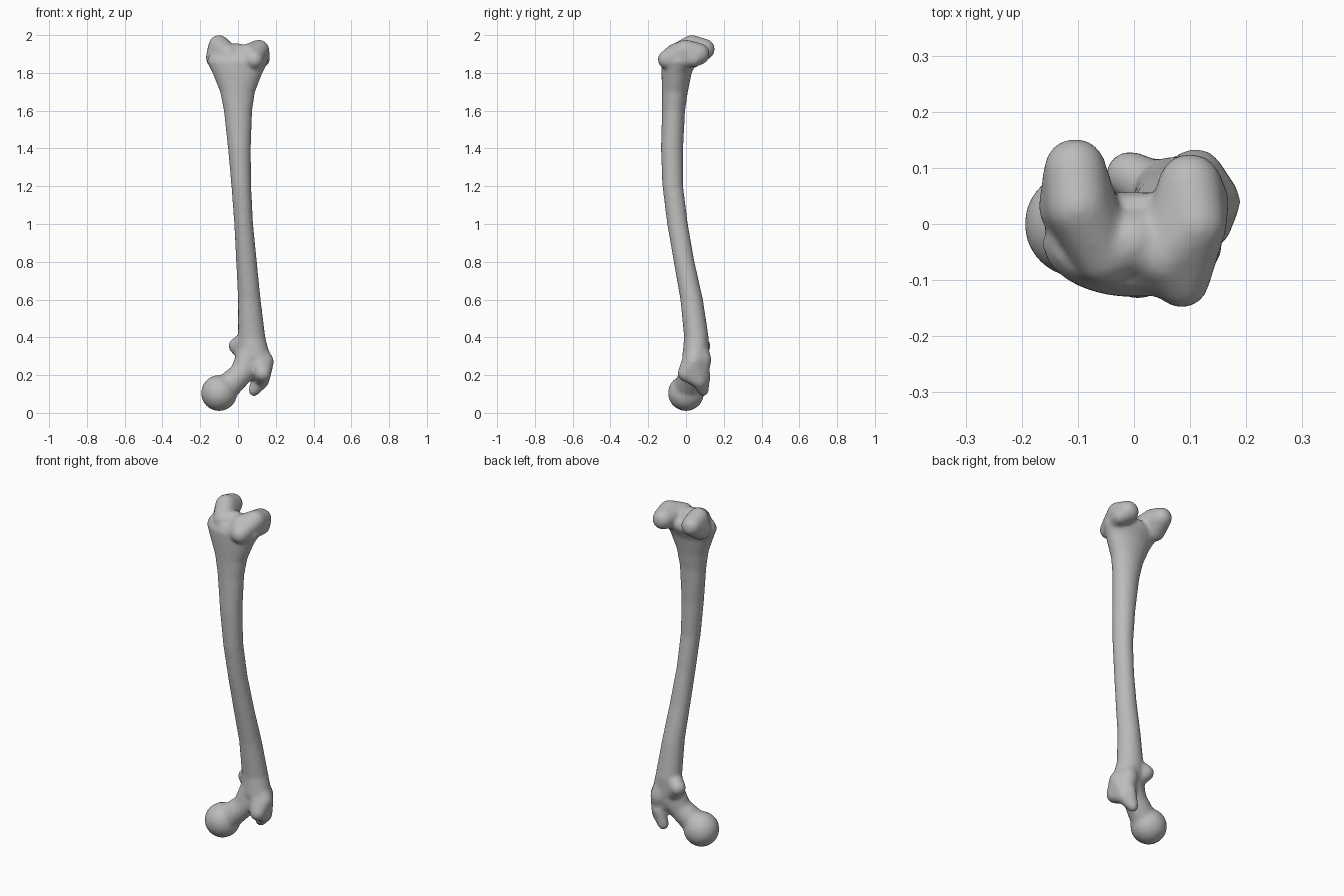
import bpy, bmesh, math
from mathutils import Matrix, Vector

cube = bpy.data.objects.get("Cube")
if cube:
    bpy.data.objects.remove(cube, do_unlink=True)

bone_grey = bpy.data.materials.new("bone_grey")
bone_grey.use_nodes = True
colour = (0.5, 0.5, 0.5, 1)
bone_grey.diffuse_color = colour
bone_grey.node_tree.nodes["Principled BSDF"].inputs["Base Color"].default_value = colour

bone = bmesh.new()


def merge(part):
    """Add a finished part to the bone."""
    bmesh.ops.recalc_face_normals(part, faces=part.faces)
    mesh = bpy.data.meshes.new("part")
    part.to_mesh(mesh)
    part.free()
    bone.from_mesh(mesh)
    bpy.data.meshes.remove(mesh)


def loft(rows, sides=32):
    """Skin oval rings given as height, x range and y range."""
    part = bmesh.new()
    rings = []
    for z, x0, x1, y0, y1 in rows:
        ring = []
        for i in range(sides):
            a = math.tau * i / sides
            x = (x0 + x1) / 2 + (x1 - x0) / 2 * math.cos(a)
            y = (y0 + y1) / 2 + (y1 - y0) / 2 * math.sin(a)
            ring.append(part.verts.new((x, y, z)))
        rings.append(ring)
    for low, high in zip(rings, rings[1:]):
        for i in range(sides):
            j = (i + 1) % sides
            part.faces.new((low[i], low[j], high[j], high[i]))
    part.faces.new(rings[0])
    part.faces.new(rings[-1])
    merge(part)


def knob(*balls):
    """Wrap a tight skin around balls given as x, y, z, radius."""
    part = bmesh.new()
    for x, y, z, r in balls:
        bmesh.ops.create_icosphere(part, subdivisions=3, radius=r,
                                   matrix=Matrix.Translation(Vector((x, y, z))))
    if len(balls) > 1:
        hull = bmesh.ops.convex_hull(part, input=part.verts)
        spare = {v for v in hull["geom_interior"] + hull["geom_unused"]
                 if isinstance(v, bmesh.types.BMVert)}
        bmesh.ops.delete(part, geom=list(spare), context="VERTS")
    merge(part)


# Shaft
loft([
    (0.22, 0.03, 0.16, 0.0, 0.11),
    (0.3, 0.0, 0.17, -0.02, 0.12),
    (0.4, 0.0, 0.145, -0.01, 0.12),
    (0.6, 0.0, 0.12, -0.03, 0.09),
    (0.8, -0.01, 0.1, -0.065, 0.045),
    (1.0, -0.02, 0.08, -0.1, 0.01),
    (1.2, -0.035, 0.07, -0.125, -0.015),
    (1.4, -0.053, 0.068, -0.133, -0.015),
    (1.6, -0.075, 0.075, -0.127, -0.005),
    (1.7, -0.095, 0.09, -0.127, 0.01),
    (1.8, -0.135, 0.13, -0.13, 0.03),
    (1.86, -0.165, 0.16, -0.13, 0.06),
    (1.9, -0.15, 0.15, -0.11, 0.05),
])

# Ball head and neck
knob((-0.1, 0, 0.105, 0.096))
knob((-0.06, 0.005, 0.135, 0.07), (0.02, 0.03, 0.21, 0.062))
knob((0.02, 0.03, 0.21, 0.062), (0.07, 0.05, 0.27, 0.065), (0.07, 0.055, 0.36, 0.06))

# Outer crest and its hooked tip
knob((0.14, 0.04, 0.27, 0.05), (0.13, 0.0, 0.21, 0.045), (0.125, 0.07, 0.17, 0.04),
     (0.11, 0.085, 0.28, 0.05), (0.09, 0.06, 0.35, 0.055))
knob((0.125, 0.07, 0.17, 0.04), (0.085, 0.09, 0.118, 0.03), (0.11, 0.095, 0.2, 0.035))

# Small inner knob
knob((-0.008, 0.087, 0.355, 0.043), (0.04, 0.06, 0.38, 0.05), (0.04, 0.07, 0.3, 0.04))

# Right condyle
knob((-0.105, 0.097, 1.925, 0.056), (-0.1, 0.03, 1.945, 0.056),
     (-0.115, 0.03, 1.88, 0.056), (-0.055, -0.055, 1.9, 0.054))

# Left condyle
knob((0.1, 0.068, 1.9, 0.058), (0.11, 0.0, 1.92, 0.056), (0.125, 0.04, 1.875, 0.045),
     (0.085, -0.1, 1.87, 0.05), (0.055, -0.06, 1.905, 0.05))

# Grooved front between the condyles
knob((-0.055, -0.055, 1.9, 0.053), (0, -0.03, 1.905, 0.052), (0, 0.0, 1.86, 0.05))
knob((0, -0.03, 1.905, 0.052), (0.075, -0.09, 1.87, 0.05), (0, -0.065, 1.86, 0.05))

mesh = bpy.data.meshes.new("thigh_bone")
bone.to_mesh(mesh)
bone.free()
mesh.materials.append(bone_grey)
thigh_bone = bpy.data.objects.new("thigh_bone", mesh)
bpy.context.collection.objects.link(thigh_bone)

# Fuse the parts into one skin and soften the joins
remesh = thigh_bone.modifiers.new("fuse", "REMESH")
remesh.mode = "VOXEL"
remesh.voxel_size = 0.009
remesh.use_smooth_shade = True
soften = thigh_bone.modifiers.new("soften", "SMOOTH")
soften.factor = 0.5
soften.iterations = 9
